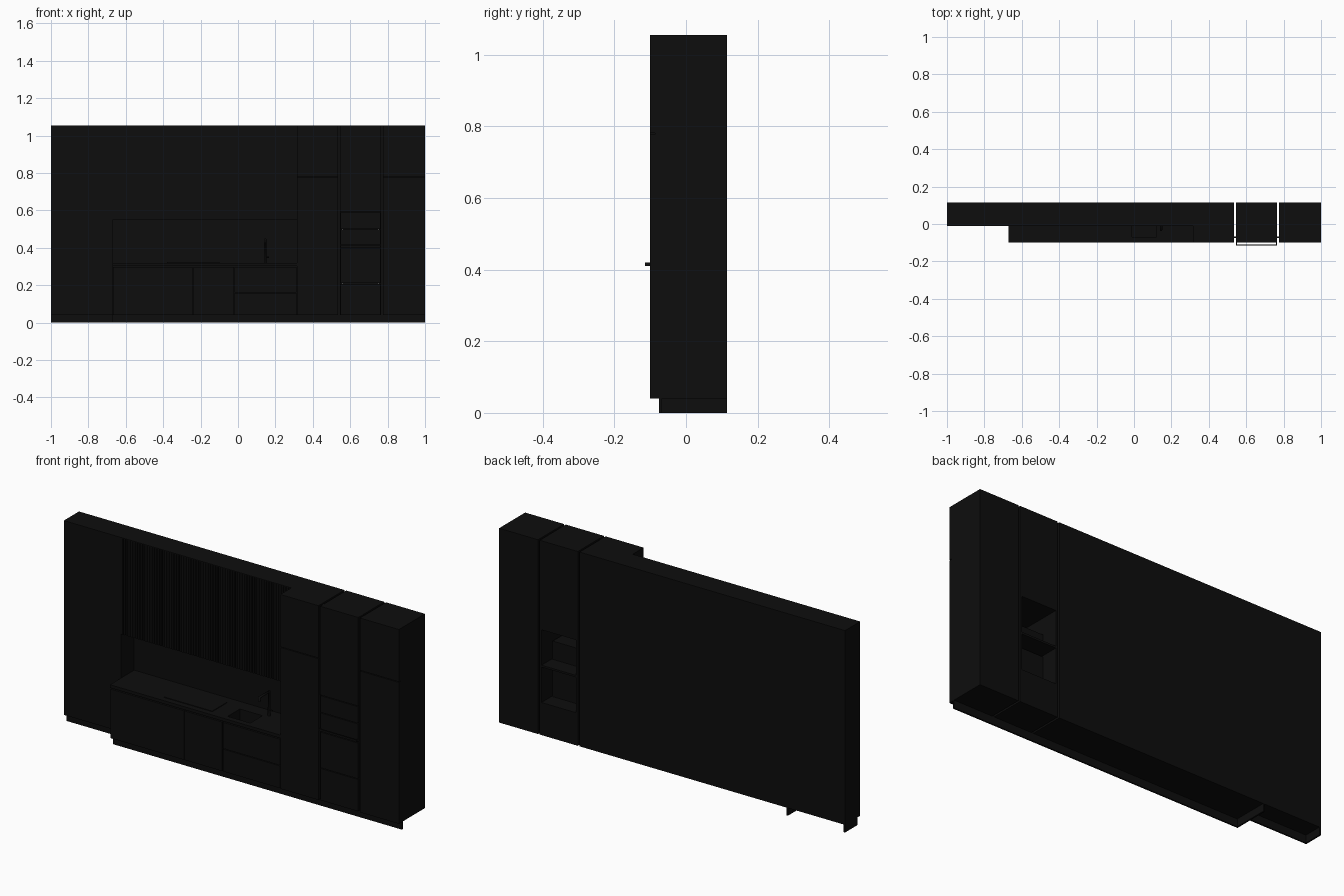
import bpy
import bmesh
from mathutils import Vector

if "Cube" in bpy.data.objects:
    bpy.data.objects.remove(bpy.data.objects["Cube"], do_unlink=True)


def make_material(name, value):
    mat = bpy.data.materials.new(name)
    mat.use_nodes = True
    colour = (value, value, value, 1)
    mat.diffuse_color = colour
    mat.node_tree.nodes["Principled BSDF"].inputs["Base Color"].default_value = colour
    return mat


BLACK = make_material("matt black", 0.004)


def boxes(name, spans):
    """One object made of boxes, each given as (x0, x1, y0, y1, z0, z1)."""
    bm = bmesh.new()
    for x0, x1, y0, y1, z0, z1 in spans:
        verts = bmesh.ops.create_cube(bm, size=1)["verts"]
        size = Vector((x1 - x0, y1 - y0, z1 - z0))
        mid = Vector((x0 + x1, y0 + y1, z0 + z1)) / 2
        for v in verts:
            v.co = mid + Vector(a * b for a, b in zip(v.co, size))
    mesh = bpy.data.meshes.new(name)
    bm.to_mesh(mesh)
    bm.free()
    mesh.materials.append(BLACK)
    obj = bpy.data.objects.new(name, mesh)
    bpy.context.collection.objects.link(obj)
    return obj


BACK, FRONT, WALL = 0.115, -0.10, -0.01    # depth planes
BASE, TOP = 0.04, 1.055                    # plinth top, overall height
COUNTER, SHELF = 0.32, 0.55                # worktop top, wall unit underside
L, R = -0.67, 0.315                        # ends of the worktop run
DOOR, GAP = 0.014, 0.002


def door(x0, x1, z0, z1, front=FRONT):
    return (x0 + GAP, x1 - GAP, front, front + DOOR, z0 + GAP, z1 - GAP)


# Shallow panelled unit at the end
boxes("end_unit", [(-1, L, WALL + DOOR, BACK, BASE, TOP)])
boxes("end_unit_door", [(-1, L, WALL, WALL + DOOR, BASE, TOP)])

# Wall behind the worktop and the slatted wall units above it
boxes("back_panel", [(L, R, 0.10, BACK, BASE, TOP)])
boxes("wall_units", [(L, R, WALL + 0.008, 0.10, SHELF, TOP)])
count = 70
step = (R - L) / count
boxes("wall_unit_slats", [
    (L + i * step, L + (i + 0.7) * step, WALL, WALL + 0.008, SHELF, TOP)
    for i in range(count)])
boxes("wall_unit_top_edge", [(L, R, WALL, WALL + 0.008, TOP - 0.004, TOP)])

# Base units with doors and drawers
boxes("base_units", [(L, R, FRONT + DOOR, 0.10, BASE, 0.20)])
boxes("base_carcass_rim", [
    (L, -0.01, FRONT + DOOR, 0.10, 0.20, 0.304),
    (0.27, R, FRONT + DOOR, 0.10, 0.20, 0.304),
    (-0.01, 0.27, FRONT + DOOR, -0.07, 0.20, 0.304),
    (-0.01, 0.27, 0.03, 0.10, 0.20, 0.304)])
boxes("base_doors", [
    door(L, -0.24, BASE, 0.30),
    door(-0.24, -0.02, BASE, 0.30),
    door(-0.02, R, 0.16, 0.30),
    door(-0.02, R, BASE, 0.16)])

# Worktop with a sink opening and hob plate
boxes("worktop", [
    (L, -0.01, FRONT, 0.10, 0.304, COUNTER),
    (0.12, R, FRONT, 0.10, 0.304, COUNTER),
    (-0.01, 0.12, FRONT, -0.07, 0.304, COUNTER),
    (-0.01, 0.12, 0.03, 0.10, 0.304, COUNTER)])
boxes("hob", [(-0.38, -0.10, -0.07, 0.05, COUNTER, COUNTER + 0.003)])


def tube(name, points, radius):
    curve = bpy.data.curves.new(name, "CURVE")
    curve.dimensions = "3D"
    curve.bevel_depth = radius
    curve.bevel_resolution = 2
    curve.use_fill_caps = True
    spline = curve.splines.new("POLY")
    spline.points.add(len(points) - 1)
    for p, co in zip(spline.points, points):
        p.co = (*co, 1)
    curve.materials.append(BLACK)
    obj = bpy.data.objects.new(name, curve)
    bpy.context.collection.objects.link(obj)


# Tap with a straight spout
tube("tap", [(0.145, 0.05, COUNTER), (0.145, 0.05, 0.445),
             (0.145, -0.03, 0.445), (0.145, -0.03, 0.425)], 0.007)
tube("tap_lever", [(0.145, 0.05, 0.35), (0.165, 0.05, 0.35)], 0.004)

# Tall cupboards on both sides of the oven column
for name, x0, x1 in (("tall_cupboard_inner", R, 0.535), ("tall_cupboard_outer", 0.775, 1)):
    boxes(name, [(x0, x1, FRONT + DOOR, BACK, BASE, TOP)])
    boxes(name + "_doors", [
        (x0, x1, FRONT, FRONT + DOOR, BASE, 0.778),
        (x0, x1, FRONT, FRONT + DOOR, 0.782, TOP)])

# Oven column, open at the back behind the appliances
A, B = 0.545, 0.765
LOW, HIGH = 0.21, 0.59
boxes("oven_column", [
    (A, B, FRONT + DOOR, BACK, BASE, LOW),
    (A, B, FRONT + DOOR, BACK, HIGH, TOP),
    (A, A + 0.01, FRONT + DOOR, BACK, LOW, HIGH),
    (B - 0.01, B, FRONT + DOOR, BACK, LOW, HIGH),
    (A + 0.01, B - 0.01, FRONT + DOOR, BACK, 0.395, 0.405)])
boxes("oven_column_doors", [
    door(A, B, BASE, LOW), (A, B, FRONT, FRONT + DOOR, HIGH + GAP, TOP)])
boxes("oven_body", [(A + 0.015, B - 0.015, FRONT + DOOR, 0.03, LOW, 0.385)])
boxes("upper_oven_body", [(A + 0.015, B - 0.015, FRONT + DOOR, 0.03, 0.405, 0.50)])
boxes("oven_fronts", [
    door(A, B, LOW, 0.40), door(A, B, 0.40, 0.50), door(A, B, 0.50, HIGH)])
boxes("oven_handle", [
    (A, B, -0.115, -0.109, 0.41, 0.42),
    (A, A + 0.006, -0.109, FRONT, 0.41, 0.42),
    (B - 0.006, B, -0.109, FRONT, 0.41, 0.42)])

# Narrow filler strips set back between the tall units
boxes("filler_strips", [
    (x, x + 0.01, -0.075, -0.067, BASE, TOP) for x in (0.535, 0.765)])

# Recessed plinth boards with returns to the back
boxes("plinth", [
    (L, 1, -0.075, -0.067, 0, BASE),
    (L, L + 0.008, -0.067, BACK, 0, BASE),
    (-1, L, 0.012, 0.02, 0, BASE),
    (-1, -0.992, 0.02, BACK, 0, BASE)])
